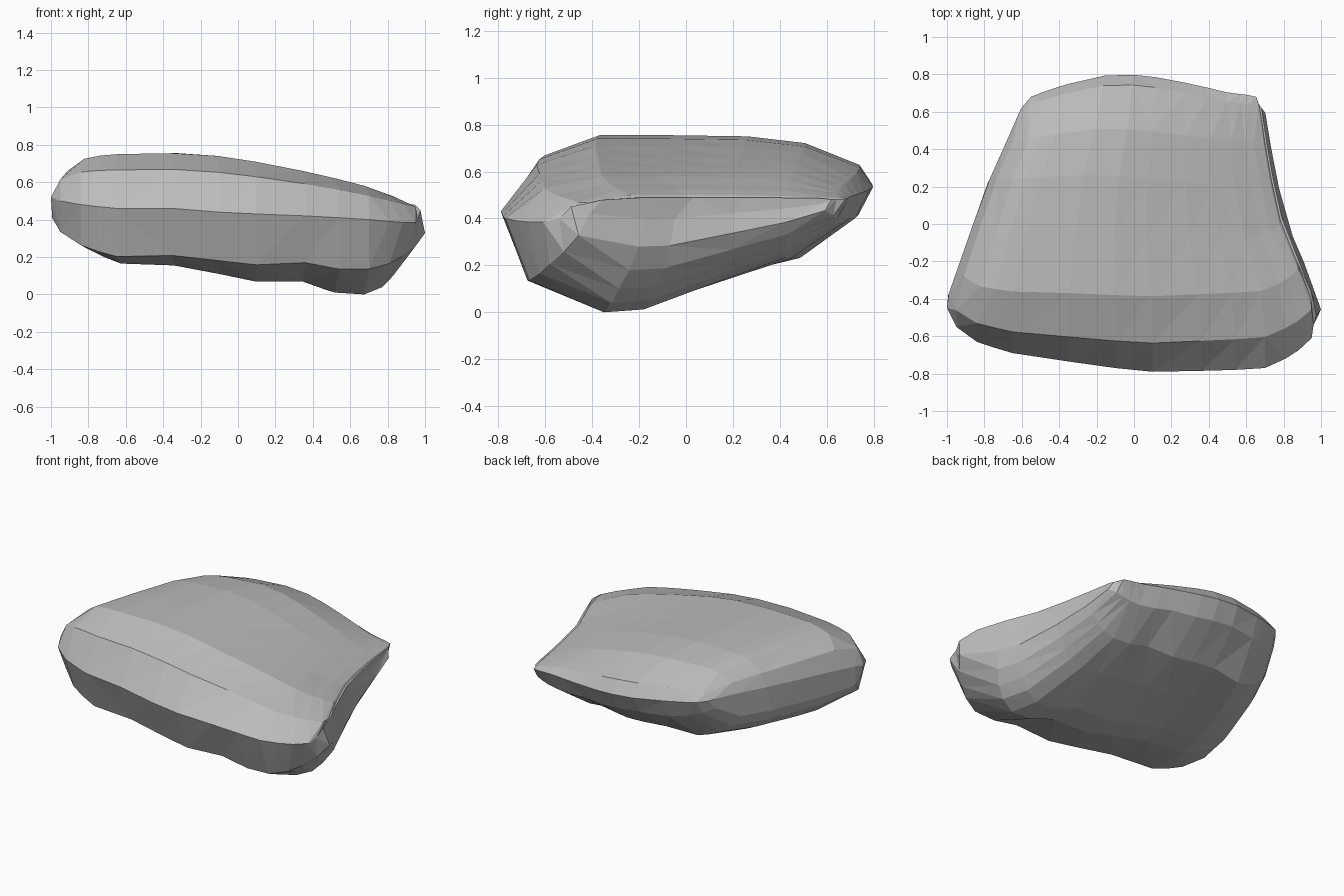
import bpy
import bmesh

default_cube = bpy.data.objects.get("Cube")
if default_cube:
    bpy.data.objects.remove(default_cube, do_unlink=True)


def lerp(a, b, factor):
    return a + (b - a) * factor


def sample(points, value):
    """Piecewise linear lookup, clamped at both ends."""
    if value <= points[0][0]:
        return points[0][1]
    for (a, start), (b, end) in zip(points, points[1:]):
        if value <= b:
            return lerp(start, end, (value - a) / (b - a))
    return points[-1][1]


# Plan outline of the two flanks, as (y, x)
right_flank = [(-.4, -1), (-.2, -.93), (.2, -.79), (.4, -.7), (.65, -.59), (.8, -.55)]
left_flank = [(-.44, 1), (-.3, .95), (0, .82), (.3, .75), (.61, .7), (.8, .66)]

# Slices across the width: x, front y, back y, front rim z, top z, bottom z
slices = [
    (-1, -.45, .62, .52, .54, .4),
    (-.95, -.55, .68, .5, .66, .32),
    (-.84, -.63, .71, .48, .725, .24),
    (-.75, -.66, .73, .47, .742, .2),
    (-.65, -.69, .75, .46, .75, .165),
    (-.35, -.735, .793, .46, .755, .155),
    (-.1, -.77, .798, .44, .74, .11),
    (.1, -.79, .785, .43, .71, .07),
    (.36, -.785, .755, .42, .66, .07),
    (.54, -.78, .73, .41, .62, .01),
    (.7, -.77, .705, .4, .58, 0),
    (.81, -.72, .695, .39, .545, .04),
    (.88, -.675, .69, .385, .525, .1),
    (.95, -.61, .68, .385, .5, .18),
    (1, -.54, .64, .4, .49, .28),
    (.975, -.49, .62, .45, .49, .4),
]

# Loop around one slice: depth from front to back, then height from the rim,
# each at the right flank and at the left flank
profile = [
    (0, 0, 0, 0), (.07, .12, .7, .7), (.215, .29, 1, 1), (.43, .47, 1, 1),
    (.65, .66, .98, .98), (.81, .82, .85, .85), (.965, .965, .4, .4), (1, 1, 0, 0),
    (.96, .96, -.32, -.22), (.81, .81, -.85, -.45), (.62, .62, -.93, -.67),
    (.4, .4, -.98, -.97), (.285, .285, -1, -1), (.065, .07, -.93, -.62),
]


def slice_points(x, front, back, rim_front, top, bottom):
    """Fit the profile loop to one slice and taper it to the flanks."""
    across = (x + 1) / 2
    rim_back = lerp(.58, .48, across)
    for right_depth, left_depth, right_height, left_height in profile:
        depth = lerp(right_depth, left_depth, across)
        height = lerp(right_height, left_height, across)
        y = lerp(front, back, depth)
        rim = lerp(rim_front, rim_back, depth)
        reach = max(top - rim, .015) if height > 0 else max(rim - bottom, .03)
        # The widest slice bulges only below its rim
        lean = .02 if x == 1 and height >= 0 else 0
        yield (lerp(sample(right_flank, y), sample(left_flank, y), across - lean),
               y, rim + height * reach)


# Stone body: loft the slices
bm = bmesh.new()
loops = [[bm.verts.new(p) for p in slice_points(*row)] for row in slices]
count = len(profile)
for near, far in zip(loops, loops[1:]):
    for i in range(count):
        j = (i + 1) % count
        bm.faces.new((near[i], near[j], far[j], far[i]))

# Flanks: strips joining the upper half of each end loop to the lower half
for loop in (loops[0], loops[-1]):
    for i in range(count // 2):
        corners = (loop[i], loop[i + 1], loop[count - i - 1], loop[-i])
        bm.faces.new(list(dict.fromkeys(corners)))

bmesh.ops.triangulate(bm, faces=bm.faces[:])
bmesh.ops.recalc_face_normals(bm, faces=bm.faces[:])
mesh = bpy.data.meshes.new("stone_slab")
bm.to_mesh(mesh)
bm.free()
stone = bpy.data.objects.new("stone_slab", mesh)
bpy.context.collection.objects.link(stone)

# Plain grey stone
grey = bpy.data.materials.new("stone_grey")
grey.use_nodes = True
colour = (.5, .5, .5, 1)
grey.diffuse_color = colour
grey.node_tree.nodes["Principled BSDF"].inputs["Base Color"].default_value = colour
mesh.materials.append(grey)
